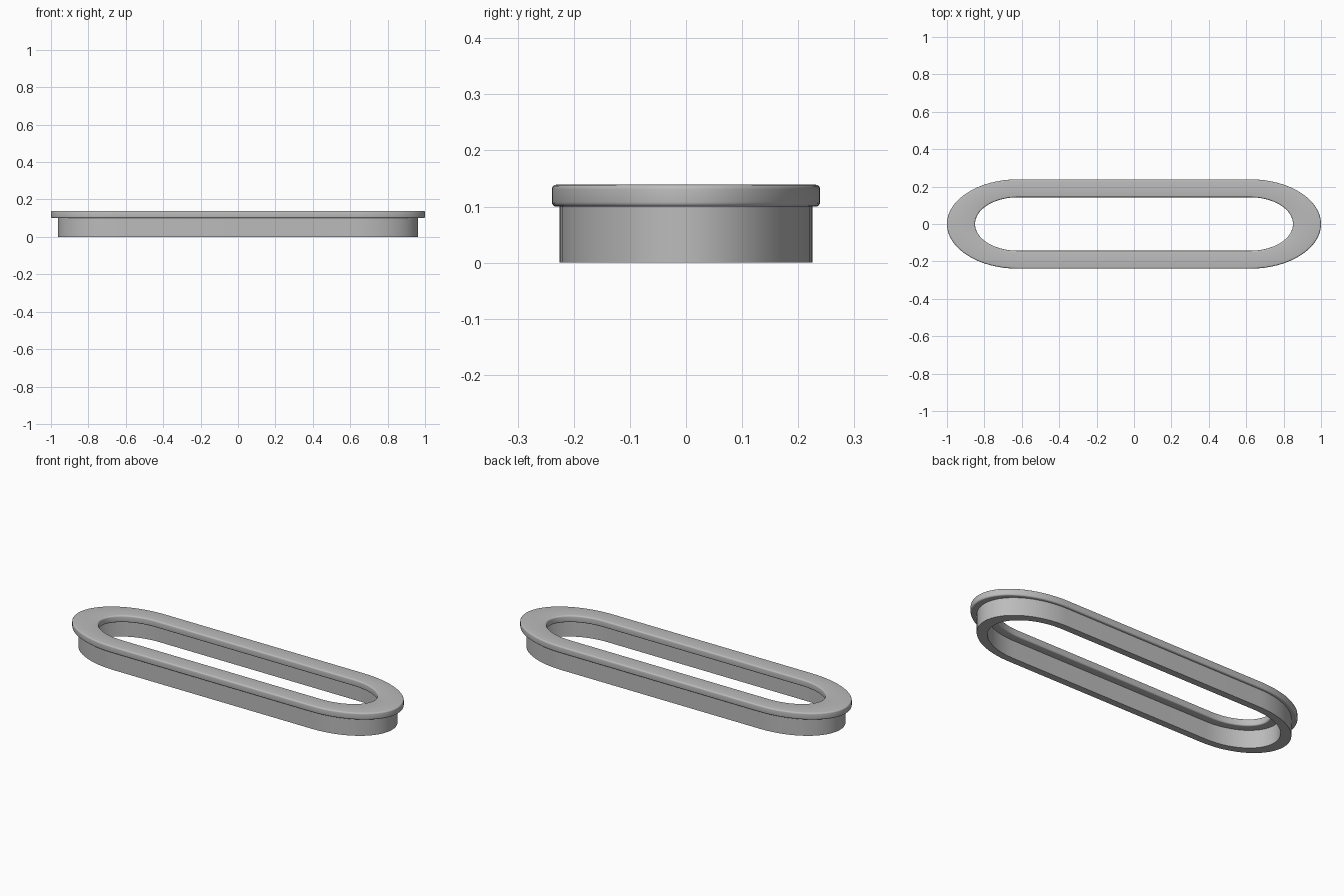
import bpy, bmesh, math

old = bpy.data.objects.get("Cube")
if old:
    bpy.data.objects.remove(old, do_unlink=True)

STRAIGHT = 0.62   # half length of the straight sides
STEPS = 32        # segments per rounded end

grey = bpy.data.materials.new("plain grey")
grey.use_nodes = True
colour = (0.5, 0.5, 0.5, 1)
grey.diffuse_color = colour
grey.node_tree.nodes["Principled BSDF"].inputs["Base Color"].default_value = colour


def slot_loop(bm, rx, ry, z):
    """Straight sides joined by half-ellipse ends."""
    loop = []
    for side in (1, -1):
        for i in range(STEPS + 1):
            t = math.pi * (i / STEPS - 0.5)
            loop.append(bm.verts.new((side * (STRAIGHT + rx * math.cos(t)),
                                      side * ry * math.sin(t), z)))
    return loop


def rounded_section(outer, inner, z0, z1, r, segments=4):
    """Closed cross-section as (rx, ry, z), corners rounded by r."""
    section = []
    corners = ((outer, -1, z0 + r, -90), (outer, -1, z1 - r, 0),
               (inner, 1, z1 - r, 90), (inner, 1, z0 + r, 180))
    for (rx, ry), inward, z, start in corners:
        for i in range(segments + 1 if r else 1):
            a = math.radians(start + 90 * i / segments)
            d = inward * r + r * math.cos(a)
            section.append((rx + d, ry + d, z + r * math.sin(a)))
    return section


def slot_ring(name, outer, inner, z0, z1, r=0.0):
    bm = bmesh.new()
    loops = [slot_loop(bm, *p) for p in rounded_section(outer, inner, z0, z1, r)]
    for k, a in enumerate(loops):
        b = loops[(k + 1) % len(loops)]
        for i in range(len(a)):
            j = (i + 1) % len(a)
            bm.faces.new((a[i], a[j], b[j], b[i]))
    bmesh.ops.recalc_face_normals(bm, faces=bm.faces)
    mesh = bpy.data.meshes.new(name)
    bm.to_mesh(mesh)
    bm.free()
    mesh.materials.append(grey)
    ob = bpy.data.objects.new(name, mesh)
    bpy.context.collection.objects.link(ob)
    bpy.ops.object.select_all(action='DESELECT')
    ob.select_set(True)
    bpy.context.view_layer.objects.active = ob
    bpy.ops.object.shade_smooth_by_angle(angle=math.radians(30))
    return ob


# Rounded top flange and the thinner wall below it
slot_ring("top_flange", (0.38, 0.239), (0.23, 0.143), 0.1, 0.139, 0.008)
slot_ring("lower_wall", (0.342, 0.225), (0.28, 0.187), 0.0, 0.1)
